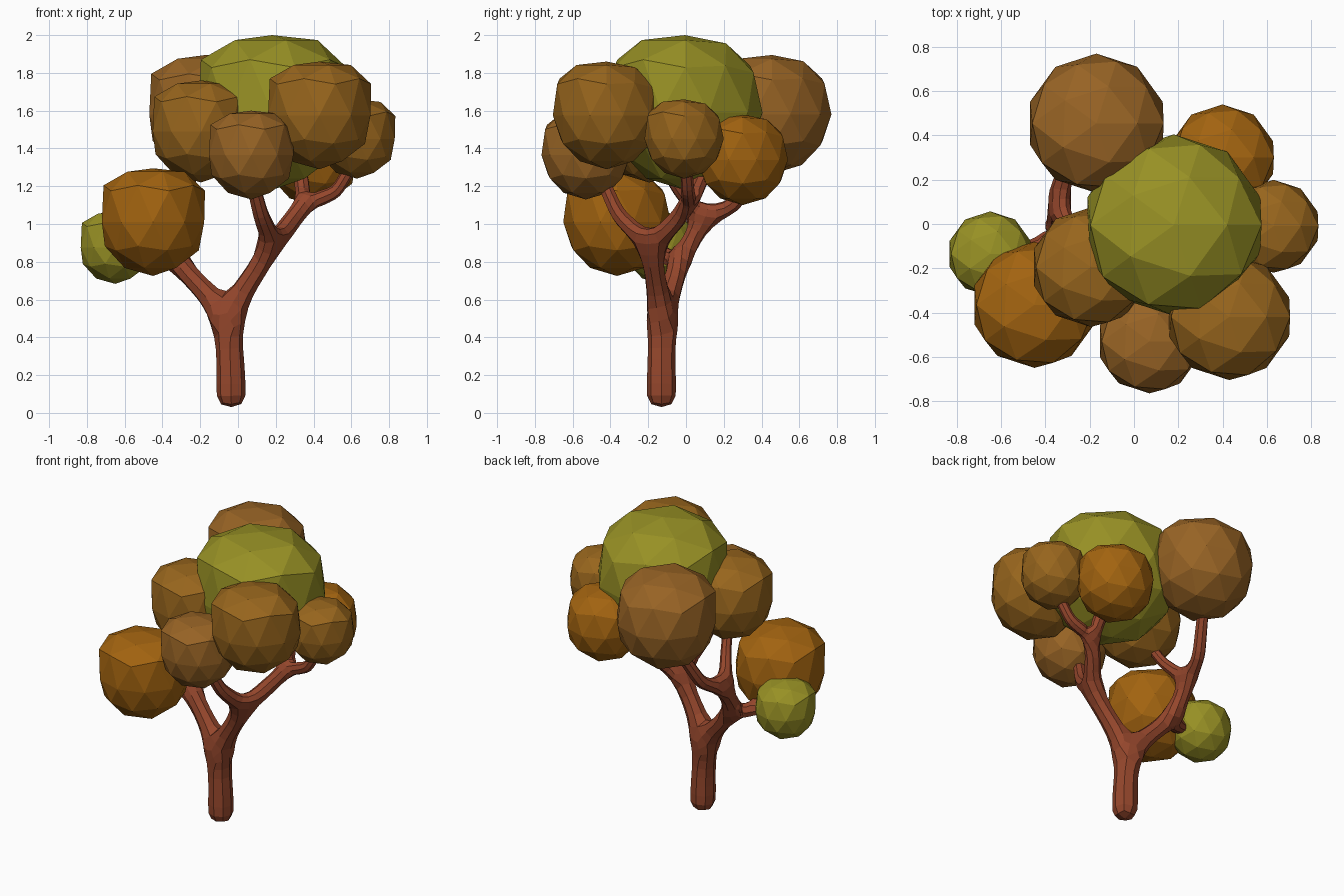
import bpy, bmesh

if "Cube" in bpy.data.objects:
    bpy.data.objects.remove(bpy.data.objects["Cube"])


def material(name, rgb):
    m = bpy.data.materials.new(name)
    m.diffuse_color = (*rgb, 1)
    m.use_nodes = True
    m.node_tree.nodes["Principled BSDF"].inputs["Base Color"].default_value = m.diffuse_color
    return m


bark = material("bark", (0.30, 0.062, 0.025))
green = material("leaf_green", (0.31, 0.28, 0.018))
orange = material("leaf_orange", (0.36, 0.125, 0.005))
brown = material("leaf_brown", (0.31, 0.13, 0.012))
tan = material("leaf_tan", (0.31, 0.125, 0.018))


# Foliage clump: low-poly ball with a squarer, flatter upper half
def clump(name, center, radius, mat):
    bm = bmesh.new()
    bmesh.ops.create_icosphere(bm, subdivisions=2, radius=1)
    for v in bm.verts:
        f = 0.5 if v.co.y > 0.3 else 1.0
        if 0.3 < v.co.z < 0.7:
            v.co.x *= 1 + 0.08 * f
            v.co.y *= 1 + 0.08 * f
            v.co.z *= 1 + 0.3 * f
        elif 0.7 < v.co.z < 0.95:
            v.co.x *= 1 + 0.12 * f
            v.co.y *= 1 + 0.12 * f
            v.co.z *= 1 + 0.1 * f
    me = bpy.data.meshes.new(name)
    bm.to_mesh(me)
    bm.free()
    me.materials.append(mat)
    ob = bpy.data.objects.new(name, me)
    ob.location = center
    ob.scale = (radius,) * 3
    bpy.context.collection.objects.link(ob)


clump("foliage_crown", (0.18, -0.005, 1.59), 0.41, green)
clump("foliage_back", (-0.17, 0.455, 1.58), 0.315, tan)
clump("foliage_front_left", (-0.195, -0.195, 1.49), 0.27, brown)
clump("foliage_low_left", (-0.45, -0.365, 1.01), 0.285, orange)
clump("foliage_small_left", (-0.65, -0.135, 0.875), 0.192, green)
clump("foliage_front", (0.07, -0.53, 1.365), 0.235, tan)
clump("foliage_front_right", (0.43, -0.42, 1.575), 0.285, brown)
clump("foliage_right", (0.63, -0.01, 1.45), 0.21, brown)
clump("foliage_back_right", (0.40, 0.30, 1.34), 0.24, orange)

# Trunk and branches: skinned skeleton, each node is (parent, x, y, z, radius)
nodes = [
    (None, -0.035, -0.13, 0.02, 0.088),
    (0, -0.04, -0.13, 0.28, 0.080),
    (1, -0.06, -0.125, 0.50, 0.085),
    # right limb
    (2, 0.06, -0.16, 0.70, 0.062),
    (3, 0.19, -0.19, 0.88, 0.062),
    (4, 0.12, -0.36, 1.05, 0.045),
    (5, 0.07, -0.45, 1.25, 0.038),
    (4, 0.27, -0.07, 1.00, 0.055),
    (7, 0.35, 0.02, 1.10, 0.052),
    (8, 0.52, 0.01, 1.17, 0.038),
    (9, 0.61, 0.00, 1.32, 0.034),
    (8, 0.33, 0.10, 1.28, 0.040),
    # left limb
    (2, -0.18, -0.08, 0.65, 0.062),
    (12, -0.33, -0.03, 0.80, 0.062),
    (13, -0.36, 0.09, 1.03, 0.052),
    (14, -0.30, 0.26, 1.10, 0.045),
    (15, -0.22, 0.40, 1.36, 0.038),
    (14, -0.27, -0.04, 1.18, 0.036),
    (17, -0.23, -0.12, 1.32, 0.034),
    (13, -0.45, -0.12, 0.83, 0.045),
    (19, -0.58, -0.13, 0.86, 0.036),
    (19, -0.45, -0.25, 0.92, 0.038),
]
me = bpy.data.meshes.new("trunk_and_branches")
me.from_pydata([n[1:4] for n in nodes],
               [(n[0], i) for i, n in enumerate(nodes) if n[0] is not None], [])
me.materials.append(bark)
tree = bpy.data.objects.new("trunk_and_branches", me)
bpy.context.collection.objects.link(tree)
skin = tree.modifiers.new("skin", 'SKIN')
skin.branch_smoothing = 0.3
for i, n in enumerate(nodes):
    sv = me.skin_vertices[0].data[i]
    sv.radius = (n[4], n[4])
    sv.use_root = i == 0
tree.modifiers.new("round", 'SUBSURF').levels = 1
tree.modifiers["round"].render_levels = 1
